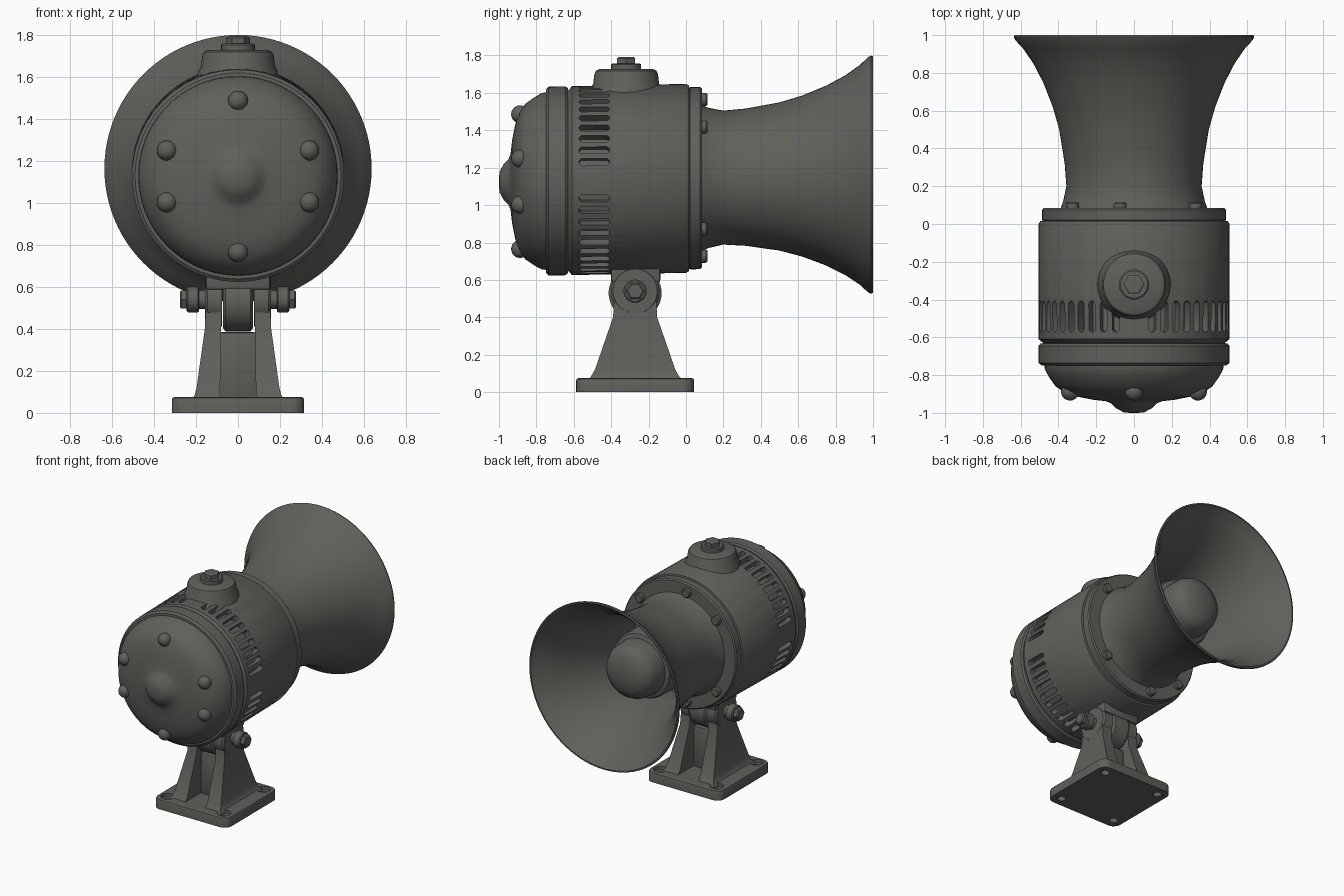
import bpy, bmesh
from math import sin, cos, pi, radians
from mathutils import Matrix, Vector

default = bpy.data.objects.get("Cube")
if default:
    bpy.data.objects.remove(default)

paint = bpy.data.materials.new("dark grey paint")
paint.use_nodes = True
GREY = (0.115, 0.115, 0.103, 1)
paint.diffuse_color = GREY
paint.node_tree.nodes["Principled BSDF"].inputs["Base Color"].default_value = GREY
parts = []


def finish(bm, name):
    """Turn a bmesh into a painted object."""
    bmesh.ops.recalc_face_normals(bm, faces=bm.faces)
    mesh = bpy.data.meshes.new(name)
    bm.to_mesh(mesh)
    bm.free()
    mesh.materials.append(paint)
    obj = bpy.data.objects.new(name, mesh)
    bpy.context.collection.objects.link(obj)
    parts.append(obj)
    return obj


def axis_z(y):
    """Height of the slightly rising siren axis."""
    return 1.143 + 0.02 * y


def loft(bm, rings):
    """Skin equal-length rings of points and cap both ends."""
    loops = [[bm.verts.new(p) for p in ring] for ring in rings]
    n = len(loops[0])
    for a, b in zip(loops, loops[1:]):
        for i in range(n):
            j = (i + 1) % n
            bm.faces.new((a[i], a[j], b[j], b[i]))
    bm.faces.new(loops[0])
    bm.faces.new(loops[-1])


def turned(name, profile, place, segs=72):
    """Revolve (distance, radius) pairs; place maps (u, v, distance) to space."""
    bm = bmesh.new()
    loft(bm, [[place(r * cos(2 * pi * i / segs), r * sin(2 * pi * i / segs), d)
               for i in range(segs)] for d, r in profile])
    return finish(bm, name)


def along_axis(u, v, d):
    return (u, d, axis_z(d) + v)


def upright(x, y):
    return lambda u, v, d: (x + u, y + v, d)


def sideways(y, z, side=1):
    return lambda u, v, d: (side * d, y + u, z + v)


def box(name, lo, hi, bevel=0.015):
    bm = bmesh.new()
    lo, hi = Vector(lo), Vector(hi)
    bmesh.ops.create_cube(bm, size=1, matrix=Matrix.Translation((lo + hi) / 2)
                          @ Matrix.Diagonal((*(hi - lo), 1)))
    bmesh.ops.bevel(bm, geom=bm.edges[:], offset=bevel, segments=2, affect='EDGES', profile=0.5)
    return finish(bm, name)


def cut(target, cutter):
    """Subtract the cutter for good, then drop it."""
    mod = target.modifiers.new("cut", 'BOOLEAN')
    mod.object, mod.solver = cutter, 'EXACT'
    bpy.context.view_layer.objects.active = target
    bpy.ops.object.modifier_apply(modifier=mod.name)
    parts.remove(cutter)
    bpy.data.objects.remove(cutter)


# Motor housing with a ring of rounded vent slots
body = turned("motor_housing", [(-0.64, 0.47), (-0.622, 0.49), (-0.61, 0.505), (0, 0.505),
                                (0.015, 0.497), (0.02, 0.47)], along_axis)
bm = bmesh.new()
for quarter in range(4):
    for k in range(10):
        angle = radians(quarter * 90 + 11 + 7.55 * k)
        out, tang = Vector((cos(angle), 0, sin(angle))), Vector((-sin(angle), 0, cos(angle)))
        middle = Vector((0, -0.49, axis_z(-0.49)))
        outline = []
        for i in range(12):
            t = 2 * pi * (i + 0.5) / 12
            end = 0.062 if cos(t) > 0 else -0.062
            outline.append(middle + tang * 0.02 * sin(t) + Vector((0, end + 0.02 * cos(t), 0)))
        loft(bm, [[p + out * r for p in outline] for r in (0.455, 0.54)])
cut(body, finish(bm, "slot_cutter"))

# Front cover ring and domed lid with a central boss
turned("cover_ring", [(-0.75, 0.46), (-0.748, 0.49), (-0.735, 0.505), (-0.645, 0.505),
                      (-0.632, 0.495), (-0.63, 0.46)], along_axis)
turned("front_dome", [(-1, 0.02), (-0.997, 0.055), (-0.975, 0.095), (-0.95, 0.12), (-0.938, 0.15),
                      (-0.93, 0.22), (-0.912, 0.31), (-0.89, 0.37), (-0.86, 0.415),
                      (-0.81, 0.45), (-0.77, 0.472), (-0.74, 0.475)], along_axis)
for n, deg in enumerate((90, 20, -20, -90, -160, 160)):
    bm = bmesh.new()
    spot = Vector((0.36 * cos(radians(deg)), -0.887, axis_z(-0.887) + 0.36 * sin(radians(deg))))
    bmesh.ops.create_uvsphere(bm, u_segments=20, v_segments=12, radius=0.048,
                              matrix=Matrix.Translation(spot))
    finish(bm, f"dome_stud_{n + 1}")

# Rear plate with its bolts
turned("rear_plate", [(0.01, 0.47), (0.022, 0.487), (0.075, 0.487), (0.085, 0.478),
                      (0.085, 0.37)], along_axis)
for n, deg in enumerate((40, 100, 140, -40, -100, -140)):
    cx, cz = 0.425 * cos(radians(deg)), 0.425 * sin(radians(deg))
    turned(f"plate_bolt_{n + 1}", [(0.07, 0.035), (0.108, 0.035), (0.115, 0.028)],
           lambda u, v, d: along_axis(cx + u, cz + v, d), 20)

# Flared horn: outer skin, lip, then the inner skin back to the throat
outer = [(0.08, 0.39), (0.12, 0.375), (0.2, 0.358), (0.32, 0.367), (0.5, 0.396), (0.62, 0.43),
         (0.75, 0.481), (0.85, 0.533), (0.93, 0.588), (0.975, 0.63)]
inner = [(y, r - 0.022) for y, r in reversed(outer[1:])]
turned("horn", outer + [(0.99, 0.636), (1, 0.632), (1, 0.622)] + inner, along_axis, 96)
turned("horn_plug", [(0.1, 0.25), (0.52, 0.25), (0.545, 0.24), (0.555, 0.212), (0.66, 0.205),
                     (0.71, 0.18), (0.74, 0.13), (0.755, 0.06), (0.757, 0.01)], along_axis)

# Service cap and bolt on top of the housing
top = upright(0, -0.32)
turned("top_cap", [(1.55, 0.2), (1.625, 0.19), (1.65, 0.176), (1.7, 0.17), (1.718, 0.162),
                   (1.727, 0.145)], top, 48)
turned("top_washer", [(1.72, 0.08), (1.752, 0.08), (1.758, 0.072)], top, 32)
turned("top_bolt", [(1.75, 0.056), (1.785, 0.056), (1.792, 0.045)], top, 6)

# Base plate with rounded corners and countersunk holes
Y0 = -0.272
bm = bmesh.new()
bmesh.ops.create_cube(bm, size=1, matrix=Matrix.Translation((0, Y0, 0.0375))
                      @ Matrix.Diagonal((0.63, 0.63, 0.075, 1)))
corners = [e for e in bm.edges if abs(e.verts[0].co.z - e.verts[1].co.z) > 0.01]
bmesh.ops.bevel(bm, geom=corners, offset=0.06, segments=6, affect='EDGES', profile=0.5)
rim = [e for e in bm.edges if all(v.co.z > 0.07 for v in e.verts)]
bmesh.ops.bevel(bm, geom=rim, offset=0.012, segments=2, affect='EDGES', profile=0.5)
base = finish(bm, "base_plate")
for sx in (-1, 1):
    for sy in (-1, 1):
        cut(base, turned("hole_cutter", [(-0.02, 0.03), (0.045, 0.03), (0.05, 0.048), (0.1, 0.048)],
                         upright(sx * 0.24, Y0 + sy * 0.24), 24))

# Tapered cheeks with round lugs, washers and hex bolts
PIVOT = 0.54
for side, label in ((1, "left"), (-1, "right")):
    bm = bmesh.new()
    sections = [(0.06, 0.085, 0.225, 0.255), (0.085, 0.085, 0.206, 0.235),
                (0.12, 0.085, 0.197, 0.215), (0.4, 0.08, 0.158, 0.118), (0.54, 0.075, 0.152, 0.11)]
    loft(bm, [[(side * a, Y0 - w, z), (side * b, Y0 - w, z), (side * b, Y0 + w, z),
               (side * a, Y0 + w, z)] for z, a, b, w in sections])
    finish(bm, f"{label}_cheek")
    place = sideways(Y0, PIVOT, side)
    turned(f"{label}_lug", [(0.075, 0.13), (0.145, 0.13), (0.157, 0.118)], place, 40)
    turned(f"{label}_pivot_neck", [(0.14, 0.045), (0.2, 0.045)], place, 24)
    turned(f"{label}_pivot_washer", [(0.185, 0.055), (0.19, 0.062), (0.238, 0.062),
                                     (0.245, 0.055)], place, 32)
    turned(f"{label}_pivot_bolt", [(0.24, 0.05), (0.27, 0.05), (0.277, 0.04)], place, 6)

# Web between the cheeks, hanging knuckle and saddle under the housing
box("web", (-0.09, Y0 - 0.06, 0.06), (0.09, Y0 + 0.06, 0.385))
turned("knuckle", [(-0.072, 0.125), (-0.06, 0.142), (0.06, 0.142), (0.072, 0.125)],
       sideways(Y0, PIVOT - 0.01), 40)
box("saddle", (-0.155, Y0 - 0.13, 0.585), (0.155, Y0 + 0.135, 0.72))

# Smooth shading with crisp edges
for obj in bpy.context.view_layer.objects:
    obj.select_set(obj in parts)
bpy.context.view_layer.objects.active = body
bpy.ops.object.shade_smooth_by_angle(angle=radians(35))
